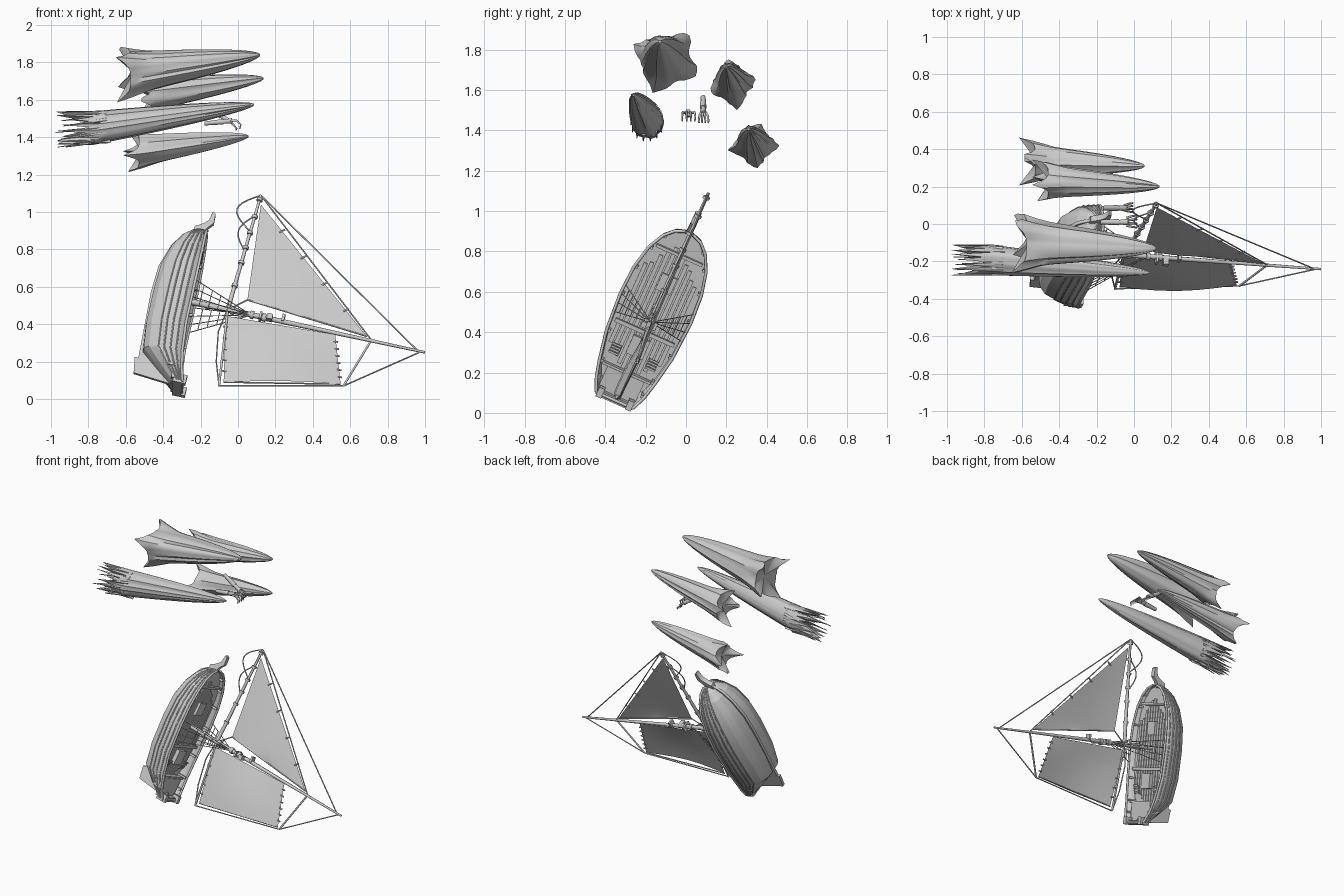
import bpy, bmesh, math, random
from mathutils import Vector, Matrix

if "Cube" in bpy.data.objects:
    bpy.data.objects.remove(bpy.data.objects["Cube"])
random.seed(4)

# Ship frame: local x = forward, y = side, z = mast direction
O = Vector((-.25, -.15, .52))
U = Vector((.974, -.073, -.215)).normalized()
F = Vector((.222, .40, .889))
F = (F - U * F.dot(U)).normalized()
S = U.cross(F)
M = Matrix((F, S, U)).transposed().to_4x4()
M.translation = O
DK = -.032                      # deck level


def W(x, z, s=0):
    """front-view position on the sail plane -> ship coordinates"""
    dx, dz = x - O.x, z - O.z
    return Vector((.235 * dx + 1.066 * dz, s, .973 * dx - .243 * dz))


def mesh(name, verts, faces, mat=M, angle=35, thick=0):
    me = bpy.data.meshes.new(name)
    me.from_pydata([tuple(v) for v in verts], [], faces)
    bm = bmesh.new()
    bm.from_mesh(me)
    bmesh.ops.recalc_face_normals(bm, faces=bm.faces)
    bm.to_mesh(me)
    bm.free()
    me.shade_smooth()
    me.set_sharp_from_angle(angle=math.radians(angle))
    ob = bpy.data.objects.new(name, me)
    bpy.context.collection.objects.link(ob)
    ob.matrix_world = mat
    if thick:
        ob.modifiers.new("thickness", 'SOLIDIFY').thickness = thick
    return ob


def tubes(name, paths, r, mat=M, taper=None):
    cu = bpy.data.curves.new(name, 'CURVE')
    cu.dimensions, cu.bevel_depth, cu.bevel_resolution, cu.use_fill_caps = '3D', r, 1, True
    for p in paths:
        sp = cu.splines.new('POLY')
        sp.points.add(len(p) - 1)
        for i, c in enumerate(p):
            sp.points[i].co = (*c, 1)
            if taper:
                sp.points[i].radius = 1 + (taper - 1) * i / (len(p) - 1)
    ob = bpy.data.objects.new(name, cu)
    bpy.context.collection.objects.link(ob)
    ob.matrix_world = mat


def boxes(name, items, lift=0):
    bm = bmesh.new()
    for c, d in items:
        bmesh.ops.create_cube(bm, size=1, matrix=Matrix.Translation(Vector(c) + Vector((0, 0, lift)))
                              @ Matrix.Diagonal((*d, 1)))
    me = bpy.data.meshes.new(name)
    bm.to_mesh(me)
    bm.free()
    ob = bpy.data.objects.new(name, me)
    bpy.context.collection.objects.link(ob)
    ob.matrix_world = M


def loft(n, rows):
    return [(j * n + i, j * n + i + 1, j * n + n + i + 1, j * n + n + i)
            for j in range(rows - 1) for i in range(n - 1)]


# Hull: stations of (forward, half width, depth, rail height)
ST = [(-.50, .10, .0, .065), (-.43, .13, .09, .045), (-.35, .15, .185, .03), (-.2, .178, .205, .015),
      (0, .19, .21, .01), (.15, .182, .205, .005), (.27, .155, .175, 0), (.35, .115, .135, -.005),
      (.395, .07, .095, -.008), (.415, .02, .05, -.01)]


def hull_pt(st, t, grow=1.0):   # t: 0 = rail, 1 = keel, sign = side
    f, w, d, r = st
    a = abs(t) * math.pi / 2
    s = w * max(math.cos(a), 0) ** .55 * grow
    return Vector((f, math.copysign(s, t), r - (r + d) * math.sin(a)))


half = [1e-9, .2, .42, .65, .87, 1]
ring = half + [-t for t in half[-2::-1]]
N = len(ring)
verts = [hull_pt(st, t) for st in ST for t in ring]
faces = loft(N, len(ST)) + [tuple(range(N)), tuple(range(N * (len(ST) - 1), N * len(ST)))]
mesh("hull", verts, faces, angle=14, thick=.006)

# Hull planking and rail
tubes("hull_strakes", [[hull_pt(st, s * k) for st in ST] for s in (-1, 1) for k in (.1, .2, .31, .42)], .0045)
tubes("rail", [[Vector((f, s * w, r)) for f, w, d, r in ST] for s in (-1, 1)]
      + [[(-.5, -.1, .065), (-.5, .1, .065)]], .008)

# Deck, planks and fittings
deck = [Vector((f, s * w * .97, DK)) for f, w, d, r in ST[1:] for s in (-1, 1)]
mesh("deck", deck, loft(2, len(ST) - 1))
boxes("deck_planks", [((-.04 + random.uniform(-.02, .02), i * .027, .004),
                       (.74 - abs(i) * .06, .02, .01)) for i in range(-5, 6)], DK)
boxes("deck_fittings", [((-.22, 0, .02), (.1, .09, .03)), ((.13, 0, .015), (.09, .08, .02)),
                        ((-.36, 0, .03), (.012, .26, .04)), ((-.43, 0, .045), (.13, .2, .02)),
                        ((.29, 0, .015), (.015, .25, .025)), ((-.14, 0, .02), (.02, .32, .02))]
      + [((-.3 + .016 * i, s * .1, .015 + .006 * i), (.01, .05, .01)) for i in range(4) for s in (-1, 1)], DK)
boxes("hull_ribs", [((f, s * (w - .012), (r + DK) / 2), (.014, .016, r - DK))
                    for f, w, d, r in ST[1:-2] for s in (-1, 1)])
boxes("stern_gallery", [((-.5, 0, .04), (.03, .19, .05)), ((-.49, .08, .06), (.05, .03, .05)),
                        ((-.49, -.08, .06), (.05, .03, .05))])


# Flat plates along the centreline: keel, rudder, stem ornament
def plate(name, pts, half):
    n = len(pts)
    v = [Vector((f, s * half, u)) for s in (-1, 1) for f, u in pts]
    mesh(name, v, [tuple(range(n)), tuple(range(n, 2 * n))]
         + [(i, (i + 1) % n, n + (i + 1) % n, n + i) for i in range(n)])


plate("keel", [(-.4, -.2), (0, -.222), (.16, -.217), (.29, -.18), (.37, -.135), (.43, -.06),
               (.40, -.05), (.34, -.11), (.27, -.16), (.15, -.19), (-.3, -.16), (-.4, -.06)], .009)
plate("rudder", [(-.39, -.22), (-.48, -.205), (-.5, .03), (-.48, .04), (-.39, -.06)], .01)
plate("stem_ornament", [(.38, -.085), (.43, -.08), (.455, -.04), (.48, -.015), (.535, -.005), (.525, .012),
                        (.47, .015), (.44, -.01), (.40, -.03)], .016)

# Mast and spars
base, top = Vector((0, 0, -.05)), W(1.0, .25)
bow_tip, boom_tip, gaff_root, gaff_tip = W(.12, 1.09), W(-.1, .07), W(.71, .31), W(.565, .07)
spar_root = Vector((0, 0, .2))
at = lambda a, b, k, e: [a.lerp(b, k), a.lerp(b, k) + (b - a).normalized() * e]
tubes("mast", [[base, base.lerp(top, .4), base.lerp(top, .7), top]], .017, taper=.4)
tubes("bowsprit", [[spar_root, spar_root.lerp(bow_tip, .5), bow_tip]], .013, taper=.6)
tubes("boom", [[spar_root, boom_tip]], .007)
tubes("gaff", [[gaff_root, gaff_tip]], .006)
tubes("mast_bands", [at(base, top, k, .02) for k in (.1, .2, .28, .33)], .022)
tubes("bowsprit_bands", [at(spar_root, bow_tip, k, .015) for k in (.2, .4, .53, .66, .8, .95)], .018)
boxes("crosstrees", [((0, .02, .43), (.03, .045, .03)), ((.02, 0, .5), (.04, .04, .015)),
                     ((0, 0, .38), (.04, .07, .012))])


# Sails: grids between four corners, billowing to one side
def sail(name, a, b, c, d, bulge, n=6):
    v = []
    for j in range(n + 1):
        for i in range(n + 1):
            p, q = i / n, j / n
            x = a.lerp(b, p).lerp(d.lerp(c, p), q)
            x.y += bulge * math.sin(math.pi * p * .6) * math.sin(math.pi * q)
            v.append(x)
    mesh(name, v, loft(n + 1, n + 1))


jib = [W(.12, 1.04), W(.05, .53), W(.69, .335)]
main = [W(-.065, .445), W(-.075, .09), W(.55, .08), W(.52, .345)]
sail("jib", jib[0], jib[1], jib[1].lerp(jib[2], .5), jib[2], .01)
sail("mainsail", *main, .03)
lace = [(jib[0], jib[2], Vector((.012, 0, .012)), 5), (main[2], main[3], Vector((0, 0, .012)), 7),
        (main[0], main[1], Vector((0, 0, -.012)), 6)]
tubes("sail_lacing", [[a.lerp(b, k / n) - o, a.lerp(b, k / n) + o]
                      for a, b, o, n in lace for k in range(1, n)], .005)

# Standing and running rigging
tubes("stays", [[bow_tip, W(.96, .26)], [bow_tip, W(.71, .32)], [gaff_tip, W(.97, .25)],
                [gaff_tip, gaff_root], [boom_tip, gaff_tip],
                [boom_tip, W(-.115, .2), W(-.105, .36), W(-.06, .47)],
                [jib[1], spar_root], [jib[1], jib[2]], [main[1], main[2]]], .004)


def loop(a, b, out):
    return [a.lerp(b, i / 10) + Vector((0, 0, -out * math.sin(math.pi * i / 10))) for i in range(11)]


tubes("rope_loops", [loop(bow_tip, W(.06, .9), .1), loop(W(.09, .98), W(.03, .8), .06)], .004)
shroud, peak = [], Vector((0, 0, .33))
for s in (-1, 1):
    feet = [Vector((f, s * .185, .01)) for f in (-.1, -.05, 0, .05)]
    shroud += [[p, peak] for p in feet]
    shroud += [[p.lerp(peak, k) for p in feet] for k in (.15, .3, .45, .6)]
tubes("shrouds", shroud, .0025)


# Torn hollow spikes: pointed towards +x, ragged behind
def spike(name, tip, rear, ry, rz, corners=(), flare=0, fray=0, n=36):
    tip, rear, v = Vector(tip), Vector(rear), []
    steps = (.005, .03, .08, .16, .28, .4, .55, .7, .82, .9, .95, 1)
    fold = [random.uniform(-.1, .1) for _ in range(n)]
    for t in steps:
        c = tip.lerp(rear, t)
        for i in range(n):
            a = 2 * math.pi * i / n
            r = t ** .55 * (1 + fold[i] * (1 - t * .4))
            q = Vector((0, ry * r * math.cos(a), rz * r * math.sin(a)))
            e = max(0, (t - .75) / .25) ** 2
            for g in corners:
                d = abs((a - math.radians(g) + math.pi) % (2 * math.pi) - math.pi)
                k = max(0, 1 - d / .7) ** 1.6 * e
                q *= 1 + flare * k
                q.x -= .085 * k * k
            if fray and t == 1:
                q.x -= random.uniform(.5, 1) * fray if i % 2 else random.uniform(-.1, .03)
            v.append(c + q)
    rows = len(steps)
    f = [(j * n + i, j * n + (i + 1) % n, j * n + n + (i + 1) % n, j * n + n + i)
         for j in range(rows - 1) for i in range(n)]
    v.append(rear + (tip - rear) * (.12 if fray else .02))
    f += [tuple(range(n))] + [((rows - 1) * n + i, (rows - 1) * n + (i + 1) % n, len(v) - 1) for i in range(n)]
    mesh(name, v, f, Matrix(), 40)


spike("spike_upper_large", (.12, -.13, 1.84), (-.575, -.1, 1.745), .125, .112, (149, 54, -27, -108), .48)
spike("spike_upper_small", (.14, .2, 1.715), (-.46, .23, 1.63), .085, .088, (100, 10, -80, 195), .45)
spike("spike_lower_small", (.06, .31, 1.405), (-.53, .335, 1.325), .085, .083, (75, 0, -85, 190), .45)
spike("spike_frayed", (.09, -.26, 1.575), (-.78, -.19, 1.45), .08, .09, fray=.2)
strands = []
for i in range(14):
    a = i * math.pi / 7
    p = Vector((-.7, -.194 + .07 * math.cos(a), 1.46 + .08 * math.sin(a)))
    strands.append([p, p + Vector((-random.uniform(.18, .29), .01 * math.cos(a), -.035))])
tubes("frayed_strands", strands, .01, Matrix(), taper=.2)


# Two small clawed hands
def hand(name, c, d, drop, spread):
    c, d = Vector(c), Vector(d).normalized()
    side = d.cross(Vector((0, 0, 1))).normalized()
    tubes(name + "_palm", [[c - d * .12, c - d * .02], [c - d * .02, c + d * .03]], .012, Matrix(), taper=1.4)
    fingers = []
    for k in (-1, -.4, .2, .8):
        b = c + d * .02 + side * k * spread
        fingers.append([b, b + d * .03 + side * k * .01, b + d * .055 + side * k * .014 - Vector((0, 0, drop)),
                        b + d * .05 + side * k * .012 - Vector((0, 0, drop * 2))])
    tubes(name + "_fingers", fingers, .007, Matrix(), taper=.5)


hand("left_hand", (-.06, .01, 1.485), (1, 0, .1), .024, .022)
hand("right_hand", (-.07, .085, 1.5), (.75, 0, -.5), .012, .013)
